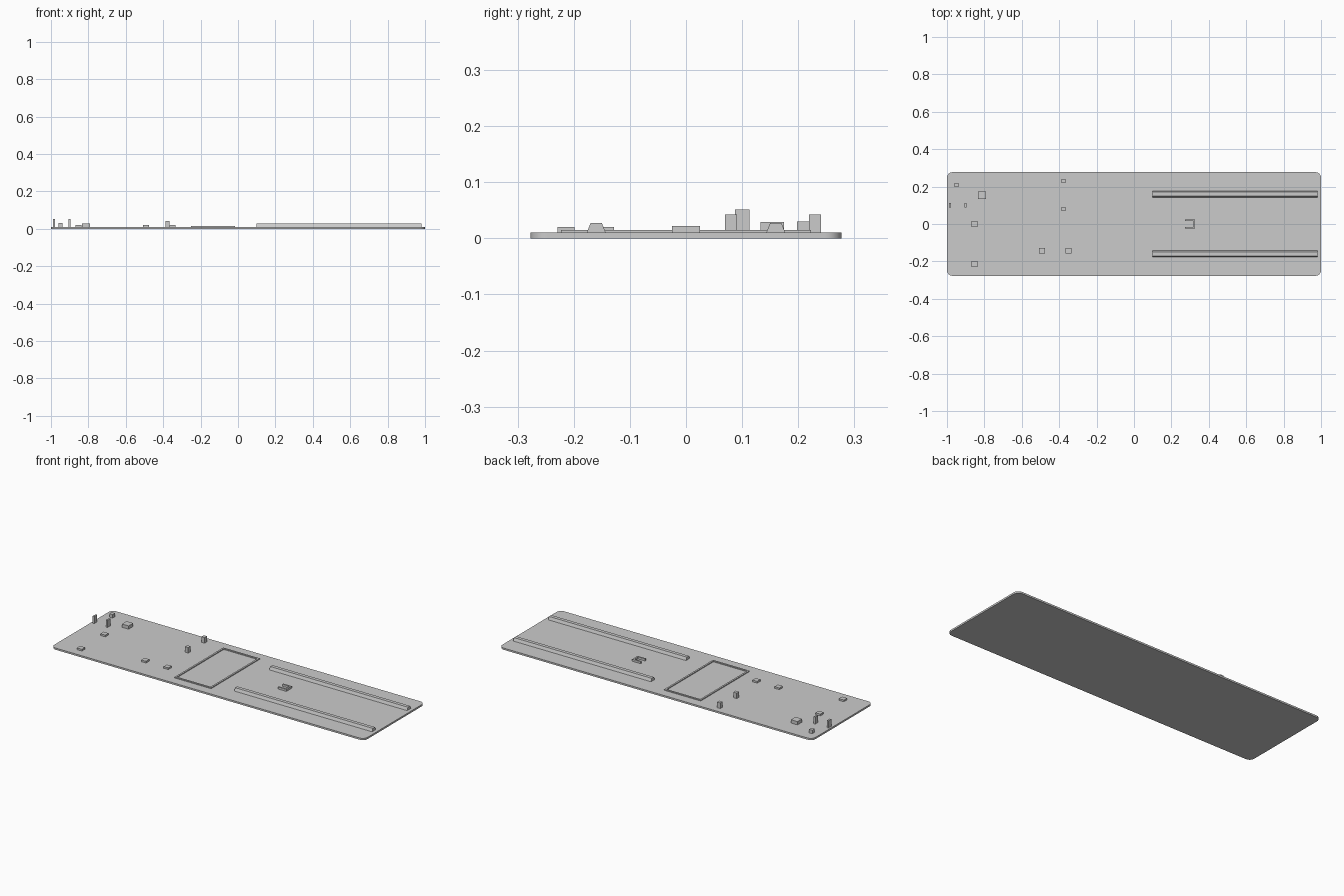
import bpy
import bmesh
from math import cos, sin, pi

cube = bpy.data.objects.get("Cube")
if cube:
    bpy.data.objects.remove(cube, do_unlink=True)

grey = bpy.data.materials.new("plain_grey")
grey.use_nodes = True
colour = (0.6, 0.6, 0.6, 1)
grey.diffuse_color = colour
grey.node_tree.nodes["Principled BSDF"].inputs["Base Color"].default_value = colour

TOP = 0.01  # upper face of the base plate


def prism(name, outline, direction):
    """Extrude a closed outline of 3D points along a direction."""
    bm = bmesh.new()
    face = bm.faces.new([bm.verts.new(p) for p in outline])
    side = bmesh.ops.extrude_face_region(bm, geom=[face])
    bmesh.ops.translate(bm, vec=direction,
                        verts=[g for g in side["geom"] if isinstance(g, bmesh.types.BMVert)])
    bmesh.ops.recalc_face_normals(bm, faces=bm.faces)
    mesh = bpy.data.meshes.new(name)
    bm.to_mesh(mesh)
    bm.free()
    mesh.materials.append(grey)
    obj = bpy.data.objects.new(name, mesh)
    bpy.context.collection.objects.link(obj)
    return obj


def block(name, x, y, sx, sy, top):
    """Upright block standing on the plate."""
    corners = [(-1, -1), (1, -1), (1, 1), (-1, 1)]
    return prism(name, [(x + a * sx / 2, y + b * sy / 2, TOP) for a, b in corners],
                 (0, 0, top - TOP))


# Base plate with rounded corners
half_x, half_y, radius, steps = 1.0, 0.277, 0.03, 8
outline = []
for quarter, (sx, sy) in enumerate([(1, 1), (-1, 1), (-1, -1), (1, -1)]):
    for i in range(steps + 1):
        angle = (quarter + i / steps) * pi / 2
        outline.append((sx * (half_x - radius) + radius * cos(angle),
                        sy * (half_y - radius) + radius * sin(angle), 0))
plate = prism("base_plate", outline, (0, 0, TOP))
bpy.context.view_layer.objects.active = plate
plate.select_set(True)
bpy.ops.object.shade_smooth_by_angle()

# Pair of tapered rails
for name, y in (("left_rail", 0.16), ("right_rail", -0.16)):
    section = [(-0.017, TOP), (0.017, TOP), (0.01, 0.027), (-0.01, 0.027)]
    prism(name, [(0.1, y + dy, z) for dy, z in section], (0.88, 0, 0))

# Low rectangular frame: four mitred-looking strips
fx, fw, fh, ft, top = -0.133, 0.234, 0.446, 0.01, 0.015
for side, s in (("left", 1), ("right", -1)):
    block("frame_strip_" + side, fx, s * (fh - ft) / 2, fw, ft, top)
for side, s in (("front", 1), ("back", -1)):
    block("frame_end_" + side, fx + s * (fw - ft) / 2, 0, ft, fh - 2 * ft, top)

# Open bracket, cut as one U outline
x0, x1, h, t = 0.272, 0.326, 0.025, 0.009
u_shape = [(x0, -h), (x1, -h), (x1, h), (x0, h),
           (x0, h - t), (x1 - t, h - t), (x1 - t, t - h), (x0, t - h)]
prism("bracket", [(x, y, TOP) for x, y in u_shape], (0, 0, 0.012))

# Small blocks and posts
parts = [
    ("corner_block", -0.95, 0.209, 0.022, 0.022, 0.03),
    ("outer_post", -0.984, 0.1, 0.01, 0.026, 0.051),
    ("inner_post", -0.9, 0.1, 0.01, 0.026, 0.051),
    ("large_block", -0.813, 0.154, 0.042, 0.042, 0.029),
    ("middle_pad", -0.853, 0, 0.032, 0.03, 0.02),
    ("side_pad", -0.853, -0.214, 0.032, 0.03, 0.02),
    ("rear_pad", -0.492, -0.143, 0.03, 0.03, 0.02),
    ("front_pad", -0.35, -0.143, 0.03, 0.03, 0.02),
    ("outer_peg", -0.377, 0.23, 0.021, 0.021, 0.042),
    ("inner_peg", -0.377, 0.08, 0.021, 0.021, 0.042),
]
for part in parts:
    block(*part)
